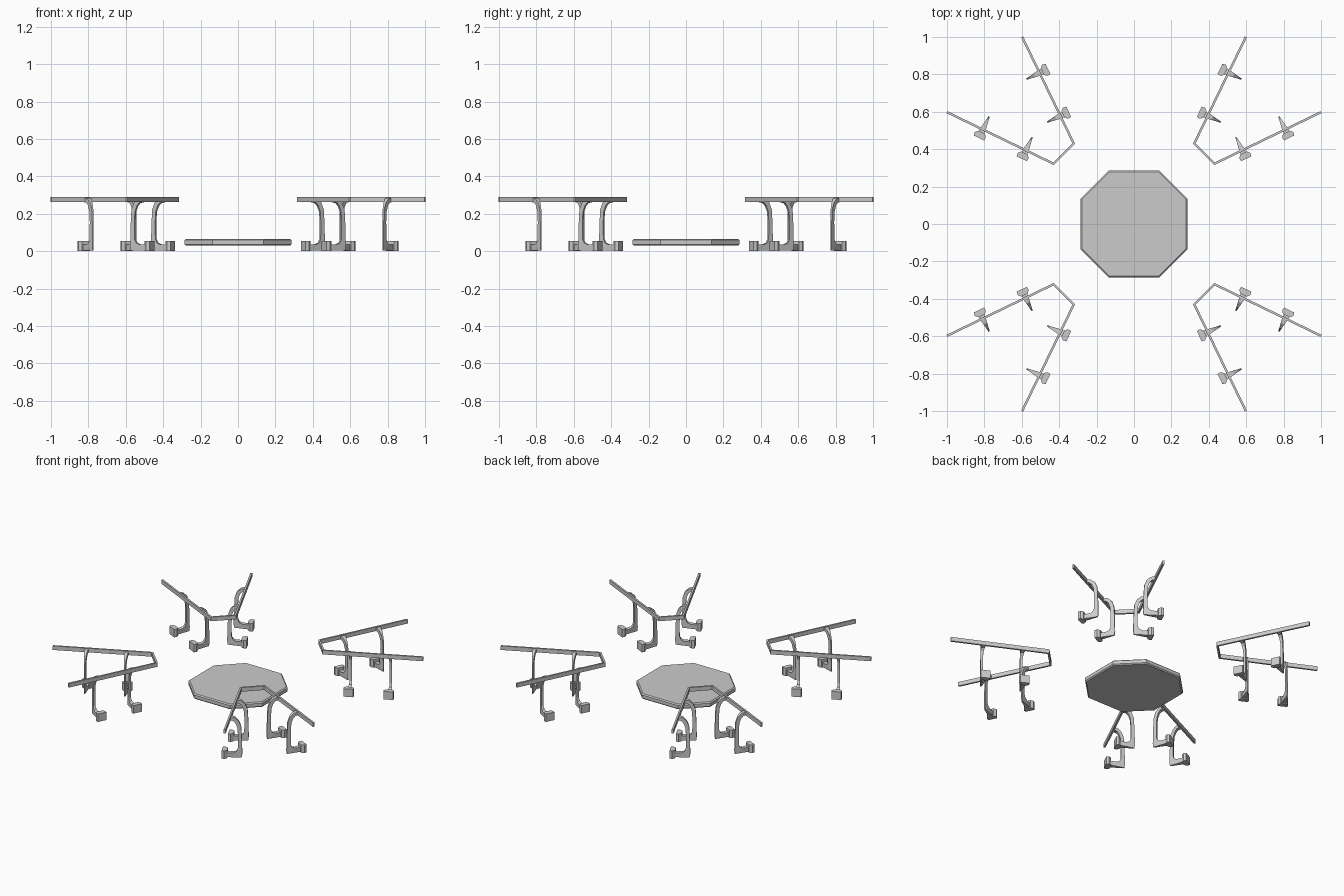
import bpy, bmesh, math
from mathutils import Vector, Matrix

if "Cube" in bpy.data.objects:
    bpy.data.objects.remove(bpy.data.objects["Cube"])


def make(name, bm):
    bmesh.ops.recalc_face_normals(bm, faces=bm.faces)
    me = bpy.data.meshes.new(name)
    bm.to_mesh(me)
    bm.free()
    ob = bpy.data.objects.new(name, me)
    bpy.context.collection.objects.link(ob)
    return ob


def loft(bm, rings):
    """Skin equal-length closed rings and cap the ends."""
    vs = [[bm.verts.new(p) for p in r] for r in rings]
    n = len(vs[0])
    for a, b in zip(vs, vs[1:]):
        for i in range(n):
            bm.faces.new((a[i], a[(i + 1) % n], b[(i + 1) % n], b[i]))
    bm.faces.new(vs[0])
    bm.faces.new(vs[-1])


# central octagonal platform with chamfered rims
def octagon(s, z):
    a, b = 0.285 * s, 0.137 * s
    return [(x, y, z) for x, y in ((a, -b), (a, b), (b, a), (-b, a),
                                   (-a, b), (-a, -b), (-b, -a), (b, -a))]


bm = bmesh.new()
loft(bm, [octagon(0.975, 0.03), octagon(1, 0.037), octagon(1, 0.059), octagon(0.975, 0.066)])
make("platform", bm)

# rail path of one corner, and the frame of its first arm
path = [Vector(p) for p in ((0.598, 1.0), (0.322, 0.43), (0.43, 0.322), (1.0, 0.598))]
along = (path[0] - path[1]).normalized()
inward = Vector((along.y, -along.x))


def rail(bm):
    rings, h = [], 0.006
    for i, p in enumerate(path):
        dirs = [(b - a).normalized() for a, b in zip(path, path[1:])][max(i - 1, 0):i + 1]
        t = sum(dirs, Vector((0, 0))).normalized()
        n = Vector((-t.y, t.x)) * h / t.dot(dirs[0])
        rings.append([(*(p + n), 0.262), (*(p - n), 0.262), (*(p - n), 0.29), (*(p + n), 0.29)])
    loft(bm, rings)


# support profile as (offset from rail, height) pairs: back edge, front edge
PROFILE = [((0.003, 0.284), (0.003, 0.262)), ((0.030, 0.280), (0.022, 0.258)),
           ((0.055, 0.258), (0.036, 0.242)), ((0.070, 0.222), (0.047, 0.212)),
           ((0.074, 0.160), (0.051, 0.160)), ((0.077, 0.065), (0.050, 0.065)),
           ((0.078, 0.030), (0.040, 0.045)), ((0.074, 0.005), (0.020, 0.036)),
           ((-0.022, 0.005), (-0.022, 0.036))]


def place(base, u, v, z):
    return (*(base + inward * u + along * v), z)


def support(bm, base):
    def edge(u, z):
        t = 0.003 + 0.013 * max(0, min(1, 1 - u / 0.078))
        return [place(base, u, -t, z), place(base, u, t, z)]
    rings = []
    for back, front in PROFILE:
        a, b = edge(*back), edge(*front)
        rings.append([a[0], a[1], b[1], b[0]])
    loft(bm, rings)


# flared foot block on the outer side of the rail
def foot(bm, base):
    plan = [(-0.016, -0.020), (-0.016, 0.020), (-0.032, 0.033),
            (-0.050, 0.030), (-0.050, -0.030), (-0.032, -0.033)]
    loft(bm, [[place(base, u, v, z) for u, v in plan] for z in (0, 0.055)])


# four rotated corners, each with two mirrored arms
swap = Matrix(((0, 1, 0, 0), (1, 0, 0, 0), (0, 0, 1, 0), (0, 0, 0, 1)))
for q in range(4):
    turn = Matrix.Rotation(q * math.pi / 2, 4, 'Z')
    bm = bmesh.new()
    rail(bm)
    bm.transform(turn)
    make(f"rail_{q}", bm)
    for name, build in (("support", support), ("foot", foot)):
        for m, mirror in enumerate((Matrix.Identity(4), swap)):
            for k, d in enumerate((0.165, 0.42)):
                bm = bmesh.new()
                build(bm, path[1] + along * d)
                bm.transform(turn @ mirror)
                make(f"{name}_{q}_{m}_{k}", bm)
